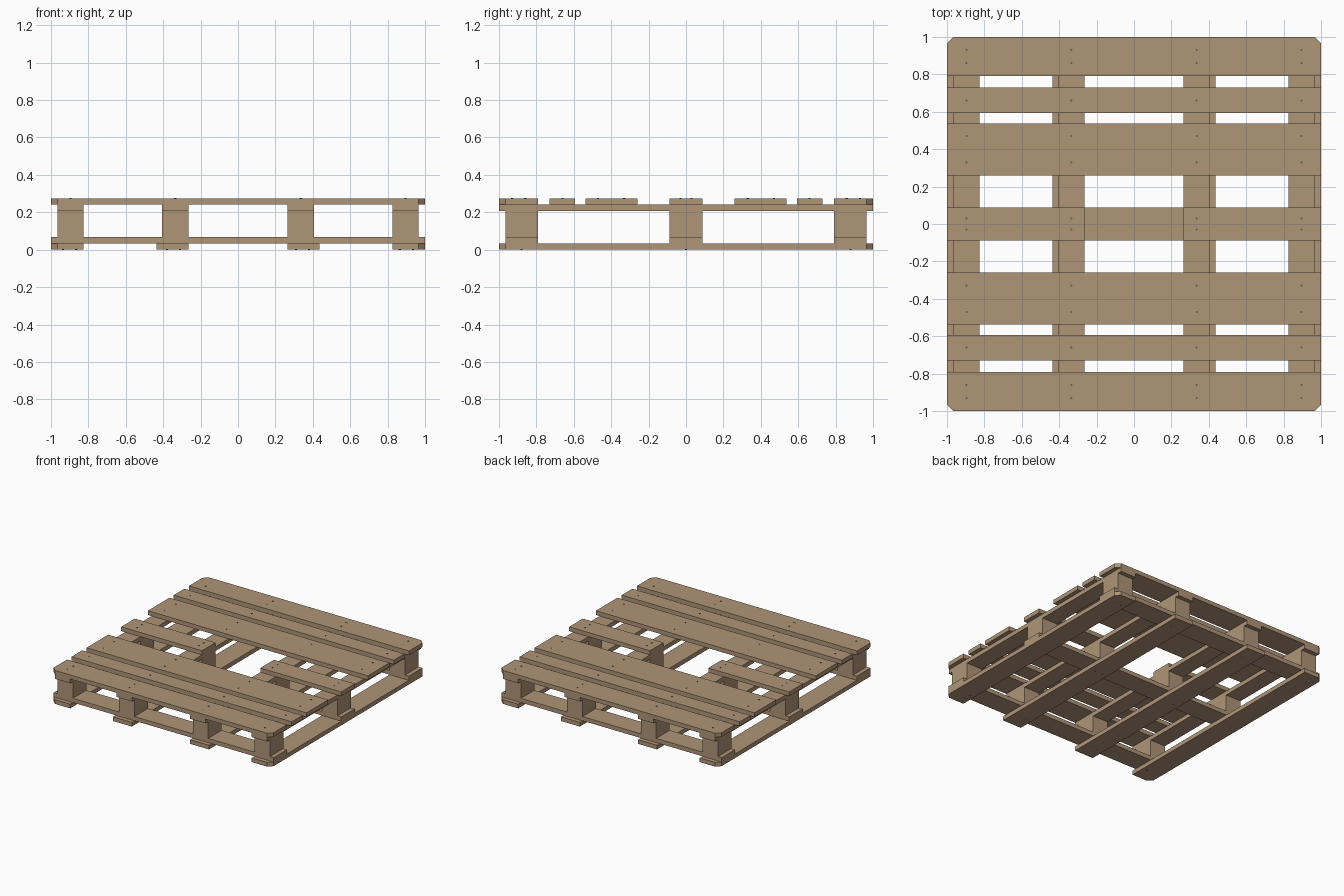
import bpy, bmesh

if "Cube" in bpy.data.objects:
    bpy.data.objects.remove(bpy.data.objects["Cube"])

def material(name, rgb):
    m = bpy.data.materials.new(name)
    m.diffuse_color = (*rgb, 1)
    m.use_nodes = True
    m.node_tree.nodes["Principled BSDF"].inputs["Base Color"].default_value = m.diffuse_color
    return m

WOOD = material("pale_wood", (0.43, 0.30, 0.185))
STEEL = material("nail_grey", (0.12, 0.12, 0.12))

T = 0.0345                      # plank thickness
Z_CROSS, Z_BLOCK, Z_BEAM, Z_DECK = T, 2 * T, 0.206, 0.206 + T
TOP = Z_DECK + T

def finish(name, bm, mat):
    bmesh.ops.recalc_face_normals(bm, faces=bm.faces)
    me = bpy.data.meshes.new(name)
    bm.to_mesh(me)
    bm.free()
    me.materials.append(mat)
    ob = bpy.data.objects.new(name, me)
    bpy.context.collection.objects.link(ob)

def plank(name, x0, x1, y0, y1, z0, z1=None, cut=0.035):
    """Box; any corner that sits on the pallet's outer corner is cut off."""
    z1 = z0 + T if z1 is None else z1
    pts = []
    for i, (x, y) in enumerate([(x0, y0), (x1, y0), (x1, y1), (x0, y1)]):
        if cut and abs(x) > 0.99 and abs(y) > 0.99:
            a = (x, y - cut * (1 if y > 0 else -1))
            b = (x - cut * (1 if x > 0 else -1), y)
            pts += [a, b] if i % 2 == 0 else [b, a]
        else:
            pts.append((x, y))
    bm = bmesh.new()
    base = bm.faces.new([bm.verts.new((x, y, z0)) for x, y in pts])
    ext = bmesh.ops.extrude_face_region(bm, geom=[base], use_keep_orig=True)
    top = [v for v in ext["geom"] if isinstance(v, bmesh.types.BMVert)]
    bmesh.ops.translate(bm, verts=top, vec=(0, 0, z1 - z0))
    finish(name, bm, WOOD)

def span(s, a, b):
    return (a, b) if s > 0 else (-b, -a)

XB = [(s, a, b, c) for s in (-1, 1) for a, b, c in ((0.265, 0.405, 0.437), (0.825, 0.965, 1.0))]
YB = [(-0.965, -0.79), (-0.088, 0.088), (0.79, 0.965)]

# bottom runners, upper beams and blocks
for s, a, b, c in XB:
    plank("bottom_runner", *span(s, a, c), -1, 1, 0)
    plank("upper_beam", *span(s, a, b), -1, 1, Z_BEAM)
    for y0, y1 in YB:
        plank("block", *span(s, a, b), y0, y1, Z_BLOCK, Z_BEAM)

# lower cross boards
for y0, y1 in YB:
    plank("lower_cross_board", -1, 1, y0, y1, Z_CROSS, cut=0)

# deck boards, with the middle one split in two
for s in (-1, 1):
    for a, b in ((0.258, 0.538), (0.594, 0.731), (0.792, 1.0)):
        plank("deck_board", -1, 1, *span(s, a, b), Z_DECK)
    plank("middle_deck_board", *span(s, 0.265, 1.0), -0.088, 0.088, Z_DECK)

# nail heads on deck and underside
def nails(name, xs, ys, z):
    bm = bmesh.new()
    for x in xs:
        for y in ys:
            r = bmesh.ops.create_cone(bm, cap_ends=True, segments=8, radius1=0.006,
                                      radius2=0.006, depth=0.005)
            bmesh.ops.translate(bm, verts=r["verts"], vec=(x, y, z))
    finish(name, bm, STEEL)

rows = [s * y for y in (0.03, 0.33, 0.47, 0.66, 0.86, 0.93) for s in (-1, 1)]
nails("deck_nails", (-0.895, -0.335, 0.335, 0.895), rows, TOP)
nails("runner_nails", [s * x for x in (0.31, 0.38, 0.865, 0.935) for s in (-1, 1)],
      (-0.88, 0, 0.88), 0.0022)
